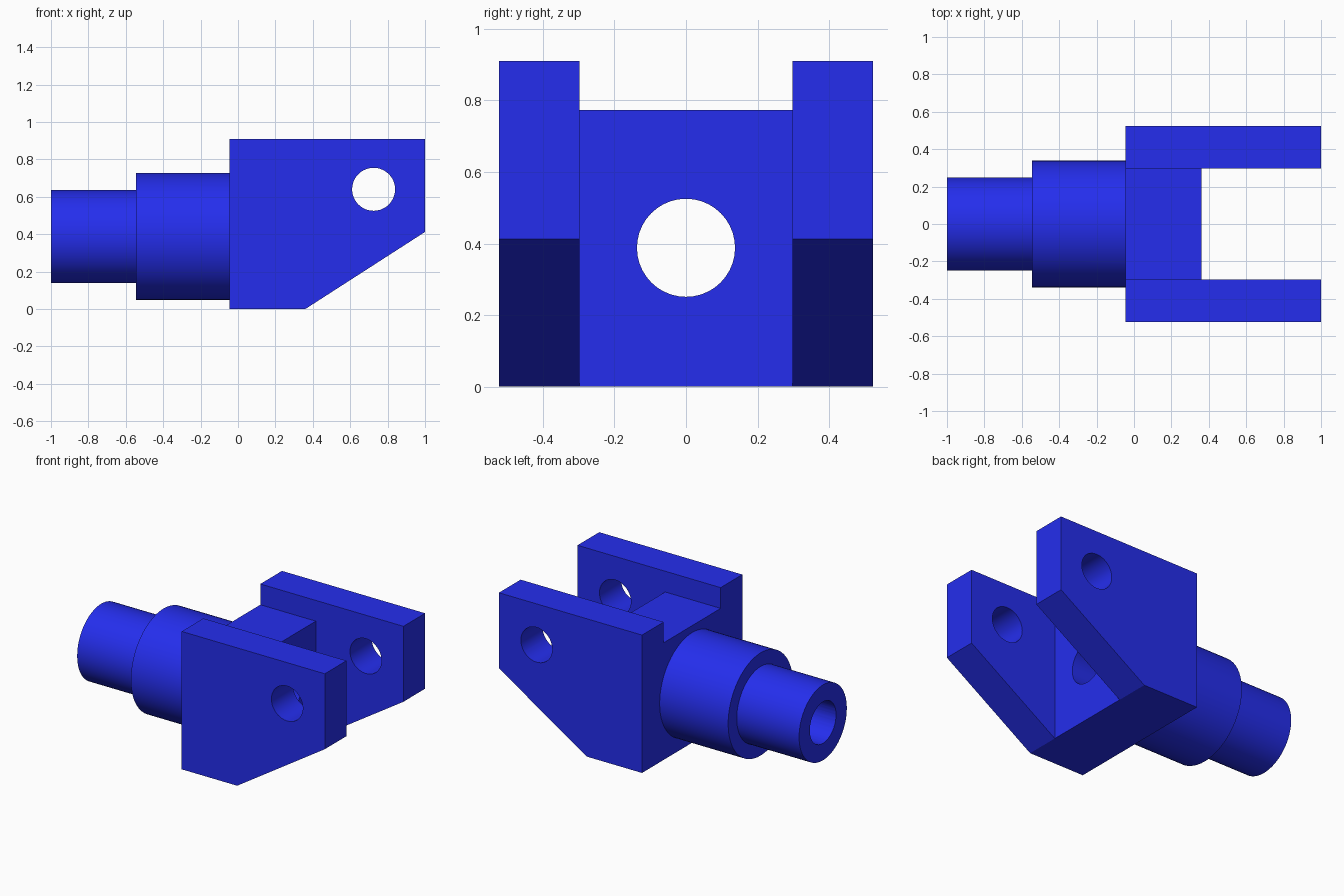
import bpy, bmesh, math
from mathutils import Matrix, Vector

if "Cube" in bpy.data.objects:
    bpy.data.objects.remove(bpy.data.objects["Cube"])

AXIS_Z = 0.388      # height of the shank axis
HALF_W = 0.523      # outer half width of the fork
SLOT = 0.297        # inner half width of the fork


def finish(bm, name):
    bmesh.ops.recalc_face_normals(bm, faces=bm.faces)
    mesh = bpy.data.meshes.new(name)
    bm.to_mesh(mesh)
    bm.free()
    ob = bpy.data.objects.new(name, mesh)
    bpy.context.collection.objects.link(ob)
    return ob


def box(name, lo, hi):
    lo, hi = Vector(lo), Vector(hi)
    bm = bmesh.new()
    bmesh.ops.create_cube(bm, size=1, matrix=Matrix.Translation((lo + hi) / 2)
                          @ Matrix.Diagonal((*(hi - lo), 1)))
    return finish(bm, name)


def cylinder(name, centre, radius, length, axis, sides=40):
    bm = bmesh.new()
    turn = Matrix.Rotation(math.pi / 2, 4, 'Y' if axis == 'X' else 'X')
    bmesh.ops.create_cone(bm, cap_ends=True, segments=sides, radius1=radius,
                          radius2=radius, depth=length,
                          matrix=Matrix.Translation(centre) @ turn)
    return finish(bm, name)


def combine(target, other, operation):
    mod = target.modifiers.new(operation.title(), 'BOOLEAN')
    mod.operation = operation
    mod.solver = 'EXACT'
    mod.object = other
    bpy.context.view_layer.objects.active = target
    bpy.ops.object.modifier_apply(modifier=mod.name)
    bpy.data.objects.remove(other)


# Fork body: side profile extruded across the full width
bm = bmesh.new()
profile = [(-0.045, 0), (0.36, 0), (1, 0.412), (1, 0.91), (-0.045, 0.91)]
face = bm.faces.new([bm.verts.new((x, -HALF_W, z)) for x, z in profile])
ext = bmesh.ops.extrude_face_region(bm, geom=[face])
bmesh.ops.translate(bm, vec=(0, 2 * HALF_W, 0),
                    verts=[v for v in ext['geom'] if isinstance(v, bmesh.types.BMVert)])
fork = finish(bm, "clevis_fork")

# Open slot between the cheeks and the lowered top of the bridge
combine(fork, box("slot_cutter", (0.36, -SLOT, -0.2), (1.2, SLOT, 1.2)), 'DIFFERENCE')
combine(fork, box("bridge_cutter", (-0.2, -SLOT, 0.773), (0.5, SLOT, 1.2)), 'DIFFERENCE')

# Stepped shank: turned profile, sunk into the bridge
bm = bmesh.new()
steps = [(-1, 0), (-1, 0.249), (-0.545, 0.249), (-0.545, 0.339), (0.1, 0.339), (0.1, 0)]
verts = [bm.verts.new((x, 0, AXIS_Z + r)) for x, r in steps]
edges = [bm.edges.new(pair) for pair in zip(verts, verts[1:])]
bmesh.ops.spin(bm, geom=verts + edges, cent=(0, 0, AXIS_Z), axis=(1, 0, 0),
               angle=math.tau, steps=64)
bmesh.ops.remove_doubles(bm, verts=bm.verts, dist=1e-4)
combine(fork, finish(bm, "shank"), 'UNION')

# Bore along the shank and cross pin hole through both cheeks
combine(fork, cylinder("bore_cutter", (-0.3, 0, AXIS_Z), 0.137, 1.8, 'X'), 'DIFFERENCE')
combine(fork, cylinder("pin_cutter", (0.725, 0, 0.64), 0.115, 1.5, 'Y'), 'DIFFERENCE')

# Blue finish with smooth round surfaces
blue = bpy.data.materials.new("blue")
blue.diffuse_color = (0.018, 0.027, 0.85, 1)
blue.use_nodes = True
blue.node_tree.nodes["Principled BSDF"].inputs["Base Color"].default_value = blue.diffuse_color
fork.data.materials.clear()
fork.data.materials.append(blue)
bpy.ops.object.select_all(action='DESELECT')
fork.select_set(True)
bpy.context.view_layer.objects.active = fork
bpy.ops.object.shade_smooth_by_angle(angle=math.radians(30))
